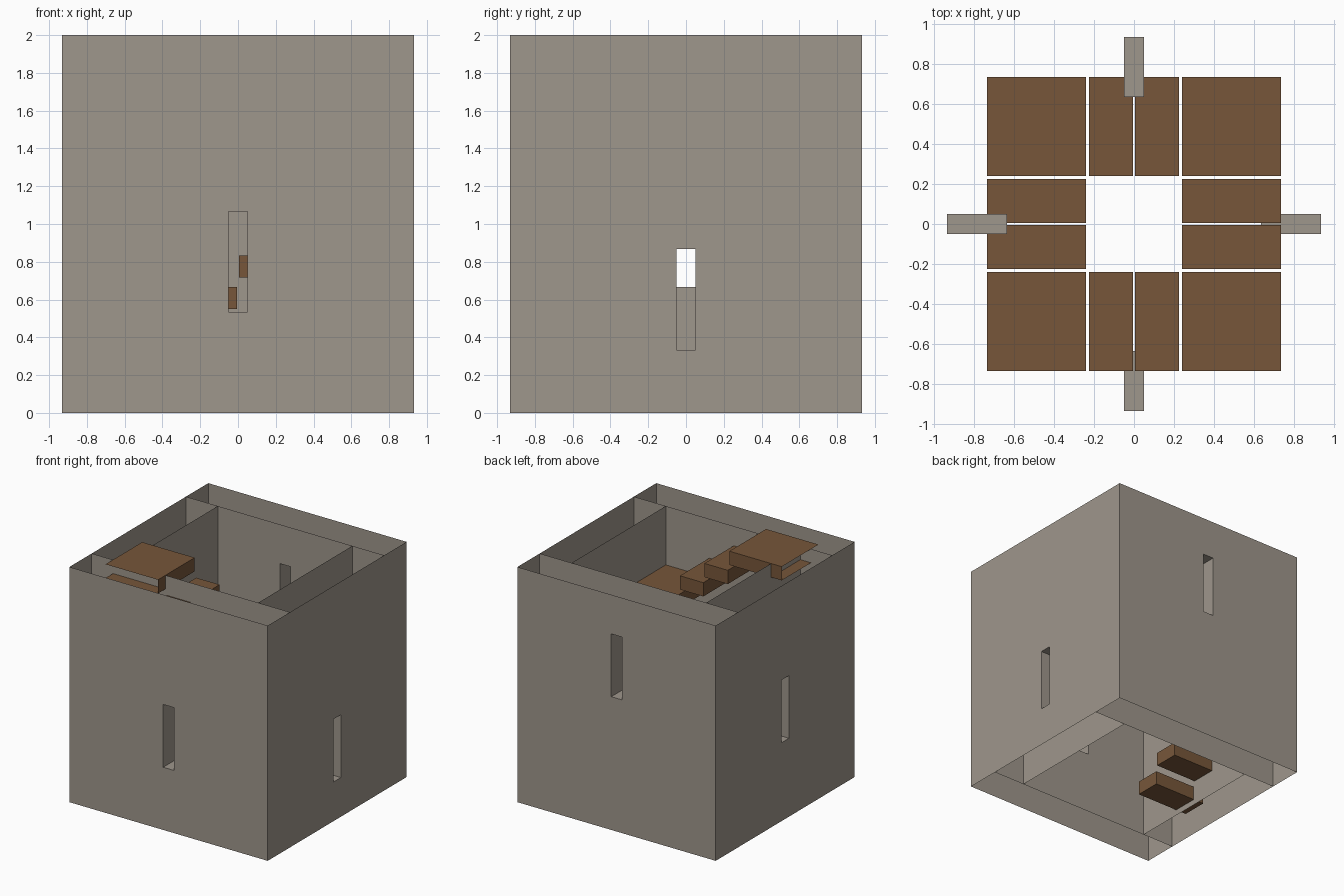
import bpy, bmesh, math
from mathutils import Matrix

if "Cube" in bpy.data.objects:
    bpy.data.objects.remove(bpy.data.objects["Cube"])

OUT, INN = 0.933, 0.633          # outer and inner wall planes
SLIT = 0.05                      # half width of the window slits
RISE, THICK = 1 / 6, 0.117       # stair rise and tread thickness


def material(name, rgb):
    m = bpy.data.materials.new(name)
    m.diffuse_color = (*rgb, 1)
    m.use_nodes = True
    m.node_tree.nodes["Principled BSDF"].inputs["Base Color"].default_value = m.diffuse_color
    return m


stone = material("grey stone", (0.345, 0.308, 0.262))
wood = material("brown wood", (0.184, 0.094, 0.042))


def finish(bm, name, mat):
    me = bpy.data.meshes.new(name)
    bm.to_mesh(me)
    bm.free()
    me.materials.append(mat)
    ob = bpy.data.objects.new(name, me)
    bpy.context.collection.objects.link(ob)
    return ob


def wall(name, half, z0, z1, turn):
    """Hollow wall without top and bottom, pierced by a slit; built at -y, then turned."""
    bm = bmesh.new()
    us, zs = (-half, -SLIT, SLIT, half), (0, z0, z1, 2)
    v = {(i, k, d): bm.verts.new((us[i], (-OUT, -INN)[d], zs[k]))
         for i in range(4) for k in range(4) for d in range(2)}
    # outer and inner skins around the slit
    for i in range(3):
        for k in range(3):
            if (i, k) == (1, 1):
                continue
            q = [(i, k), (i + 1, k), (i + 1, k + 1), (i, k + 1)]
            bm.faces.new([v[a, b, 0] for a, b in q])
            bm.faces.new([v[a, b, 1] for a, b in reversed(q)])
    # slit reveals
    ring = [(1, 1), (2, 1), (2, 2), (1, 2)]
    for n in range(4):
        a, b = ring[n], ring[(n + 1) % 4]
        bm.faces.new([v[(*a, 0)], v[(*b, 0)], v[(*b, 1)], v[(*a, 1)]])
    # wall ends
    for i in (0, 3):
        for k in range(3):
            bm.faces.new([v[i, k, 0], v[i, k, 1], v[i, k + 1, 1], v[i, k + 1, 0]])
    bmesh.ops.recalc_face_normals(bm, faces=bm.faces)
    bm.transform(Matrix.Rotation(math.radians(turn), 4, 'Z'))
    finish(bm, name, stone)


wall("front_wall", OUT, 0.533, 1.067, 0)
wall("right_wall", INN, 0.333, 0.867, 90)
wall("back_wall", OUT, 1.133, 1.667, 180)
wall("left_wall", INN, 0.667, 1.2, 270)


def step(n, x0, x1, y0, y1):
    """Tread whose faces buried in the wall are left open."""
    bm = bmesh.new()
    top = (n + 1) * RISE
    bmesh.ops.create_cube(bm, size=1, matrix=Matrix.Translation(
        ((x0 + x1) / 2, (y0 + y1) / 2, top - THICK / 2)) @ Matrix.Diagonal((x1 - x0, y1 - y0, THICK, 1)))
    buried = [f for f in bm.faces if max(abs(c) for c in f.calc_center_median().xy) > 0.72]
    bmesh.ops.delete(bm, geom=buried, context='FACES')
    finish(bm, f"step_{n + 1:02d}", wood)


# clockwise stair: two narrow treads and one corner tread per side
A, B, C, D = 0.005, 0.225, 0.24, 0.733
side = [(-D, -C, -B, -A), (-D, -C, A, B), (-D, -C, C, D)]
for n in range(12):
    x0, x1, y0, y1 = side[n % 3]
    for _ in range(n // 3):      # quarter turn clockwise: (x, y) -> (y, -x)
        x0, x1, y0, y1 = y0, y1, -x1, -x0
    step(n, x0, x1, y0, y1)
